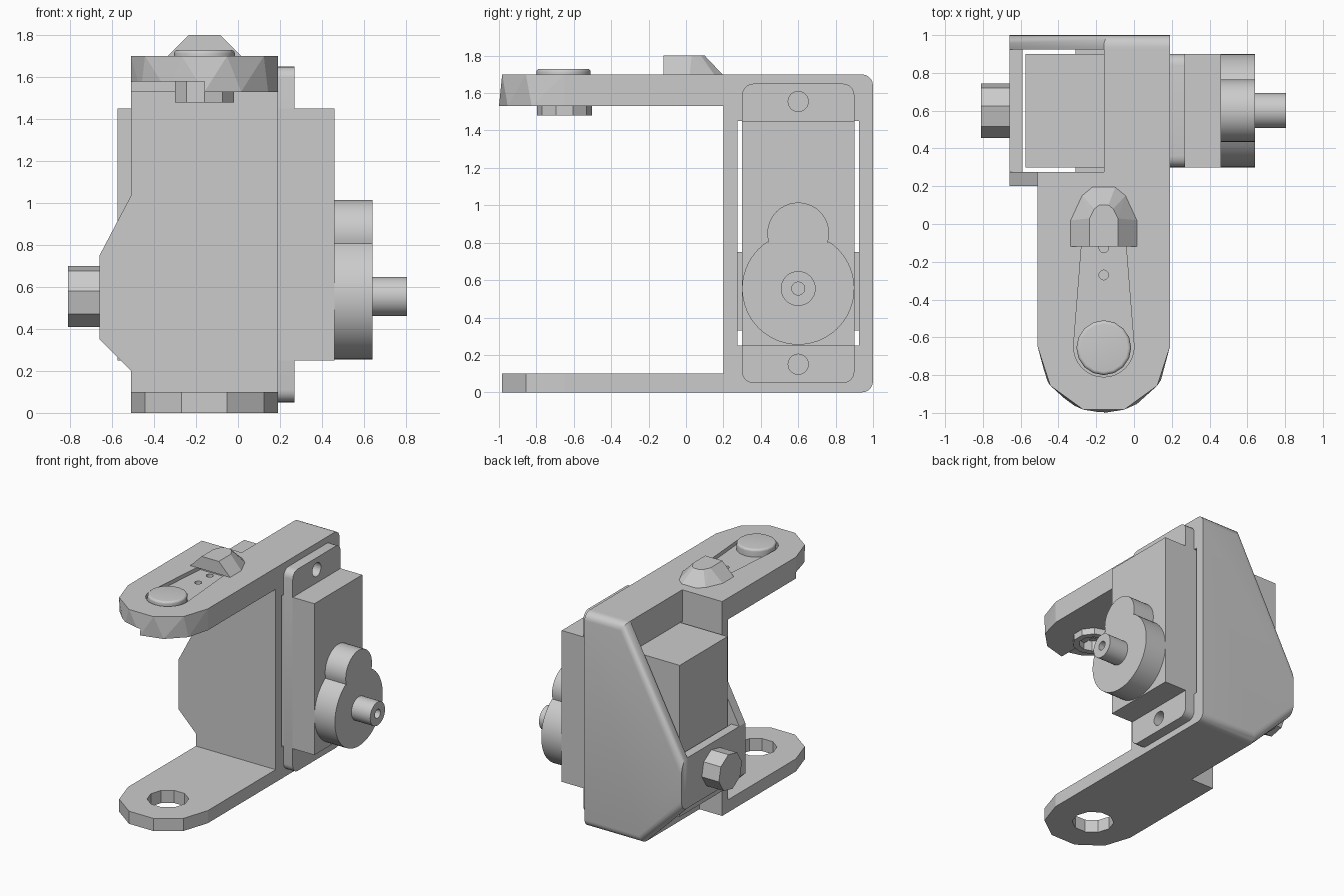
import bpy, bmesh, math
from mathutils import Vector

if "Cube" in bpy.data.objects:
    bpy.data.objects.remove(bpy.data.objects["Cube"])

GREY = (0.6, 0.6, 0.6, 1)
grey = bpy.data.materials.new("plain grey")
grey.use_nodes = True
grey.diffuse_color = GREY
grey.node_tree.nodes["Principled BSDF"].inputs["Base Color"].default_value = GREY


def finish(name, bm, smooth=False):
    bmesh.ops.recalc_face_normals(bm, faces=bm.faces[:])
    mesh = bpy.data.meshes.new(name)
    bm.to_mesh(mesh)
    bm.free()
    mesh.materials.append(grey)
    ob = bpy.data.objects.new(name, mesh)
    bpy.context.collection.objects.link(ob)
    if smooth:
        activate(ob)
        bpy.ops.object.shade_smooth_by_angle(angle=math.radians(30))
    return ob


def activate(ob):
    bpy.ops.object.select_all(action="DESELECT")
    ob.select_set(True)
    bpy.context.view_layer.objects.active = ob


def place(axis, p, d):
    """Profiles are (y, z) along x, (x, z) along y and (x, y) along z."""
    return {"x": (d, p[0], p[1]), "y": (p[0], d, p[1]), "z": (p[0], p[1], d)}[axis]


def prism(name, pts, axis, a, b, smooth=False, bevel=None, width=0.06):
    """Extrude a profile; optionally round the edges chosen by a rule."""
    bm = bmesh.new()
    lo = [bm.verts.new(place(axis, p, a)) for p in pts]
    hi = [bm.verts.new(place(axis, p, b)) for p in pts]
    bm.faces.new(lo)
    bm.faces.new(hi)
    for i in range(len(pts)):
        j = (i + 1) % len(pts)
        bm.faces.new((lo[i], lo[j], hi[j], hi[i]))
    if bevel:
        edges = [e for e in bm.edges if bevel(*[v.co for v in e.verts])]
        bmesh.ops.bevel(bm, geom=edges, offset=width, segments=5,
                        affect="EDGES", profile=0.5)
    return finish(name, bm, smooth)


def hull(name, pts):
    bm = bmesh.new()
    for p in pts:
        bm.verts.new(p)
    bmesh.ops.convex_hull(bm, input=bm.verts[:])
    bmesh.ops.dissolve_limit(bm, angle_limit=0.01, verts=bm.verts[:], edges=bm.edges[:])
    return finish(name, bm)


def rect(x0, x1, y0, y1):
    return [(x0, y0), (x1, y0), (x1, y1), (x0, y1)]


def ring(cx, cy, r, n, start=0.0, sweep=360):
    count = n if sweep == 360 else n + 1
    angles = [math.radians(start + sweep * i / n) for i in range(count)]
    return [(cx + r * math.cos(t), cy + r * math.sin(t)) for t in angles]


def cut(ob, *cutters):
    for c in cutters:
        activate(ob)
        mod = ob.modifiers.new("cut", "BOOLEAN")
        mod.operation = "DIFFERENCE"
        mod.solver = "EXACT"
        mod.object = c
        bpy.ops.object.modifier_apply(modifier=mod.name)
        bpy.data.objects.remove(c)


CX, PIVOT = -0.16, -0.65        # arm centre line and pivot
L, R = CX - 0.35, CX + 0.35     # arm sides
SY, SZ = 0.6, 0.555             # motor shaft axis

# Bracket walls
prism("front_wall", [(R, 0), (L, 0), (L, 0.2), (-0.66, 0.35), (-0.66, 0.75),
                     (L, 1.035), (L, 1.7), (R, 1.7)], "y", 0.2, 0.275)
prism("back_wall", [(R, 0), (-0.31, 0), (-0.66, 0.35), (-0.66, 0.75), (CX, 1.7), (R, 1.7)],
      "y", 0.925, 1, smooth=True,
      bevel=lambda p, q: min(p.y, q.y) > 0.99 and abs(p.x - q.x) > 0.01)
prism("top_block", rect(CX, R, 1.45, 1.7), "y", 0.275, 0.925)
prism("bottom_block", rect(-0.31, R, 0, 0.25), "y", 0.275, 0.925)
prism("side_plate", [(-0.66, 0.35), (-0.59, 0.33), (-0.59, 0.75), (-0.66, 0.75)],
      "y", 0.275, 0.925)

# Lower arm with pivot hole
lower = prism("lower_arm", [(L, 0.2)] + ring(CX, PIVOT, 0.35, 5, 180, 180) + [(R, 0.2)],
              "z", 0, 0.1)
cut(lower, prism("cutter", ring(CX, PIVOT, 0.15, 10), "z", -0.1, 0.2))

# Upper arm with underside step, teardrop pocket and pin holes
tip_top = ring(CX, PIVOT, 0.35, 5, 180, 180) + [(L, 0.2), (R, 0.2)]
tip_low = ring(CX, PIVOT, 0.35, 6, 180, 180) + [(L, 0.2), (R, 0.2)]
upper = hull("upper_arm", [(x, y, 1.7) for x, y in tip_top] + [(x, y, 1.53) for x, y in tip_low])
pocket = ring(CX, PIVOT, 0.16, 16, 176, 188) + [(CX + 0.115, -0.08), (CX - 0.115, -0.08)]
cut(upper,
    prism("cutter", rect(L - 0.1, CX, -1.1, PIVOT), "z", 1.4, 1.58),
    prism("cutter", pocket, "z", 1.67, 1.8),
    *[prism("cutter", ring(CX, y, 0.026, 12), "z", 1.6, 1.8) for y in (-0.27, -0.125)])

# Pivot fastener
head = prism("pivot_head", ring(CX, PIVOT - 0.005, 0.145, 16), "z", 1.66, 1.73, smooth=True,
             bevel=lambda p, q: min(p.z, q.z) > 1.72, width=0.018)
nut = prism("pivot_ring", ring(CX, PIVOT, 0.147, 10, 18), "z", 1.48, 1.6)
cut(nut, prism("cutter", ring(CX, PIVOT, 0.1, 10, 18), "z", 1.4, 1.56))

# Sloped stop on the upper arm
base = [(0.175, -0.12), (0.175, 0.02), (0.115, 0.15), (0.06, 0.195)]
crown = [(0.075, -0.12), (0.075, 0.03), (0.05, 0.08), (0.025, 0.1)]
hull("sloped_stop", [(CX + s * x, y, z) for pts, z in ((base, 1.7), (crown, 1.8))
                     for x, y in pts for s in (-1, 1)])

# Motor body and mounting flange
prism("motor_body", rect(0.3, 0.9, 0.25, 1.45), "x", -0.575, 0.46)
flange = prism("mounting_flange", rect(0.3, 0.9, 0.05, 1.65), "x", R, 0.27, smooth=True,
               bevel=lambda p, q: abs(p.x - q.x) > 0.01)
cut(flange, *[prism("cutter", ring(SY, z, 0.054, 24), "x", 0.1, 0.4) for z in (0.15, 1.555)])

# Gear cover, output shaft and rear boss
lobe = ring(SY, 0.85, 0.165, 24, -18, 216)
drum = ring(SY, SZ, 0.3, 48, 123, 294)
prism("gear_cover", lobe + drum, "x", 0.46, 0.64, smooth=True)
shaft = prism("output_shaft", ring(SY, SZ, 0.093, 32), "x", 0.63, 0.805, smooth=True)
cut(shaft, prism("cutter", ring(SY, SZ, 0.035, 16), "x", 0.68, 0.9))
prism("rear_boss", ring(SY, SZ, 0.147, 8, -10), "x", -0.81, -0.62)
